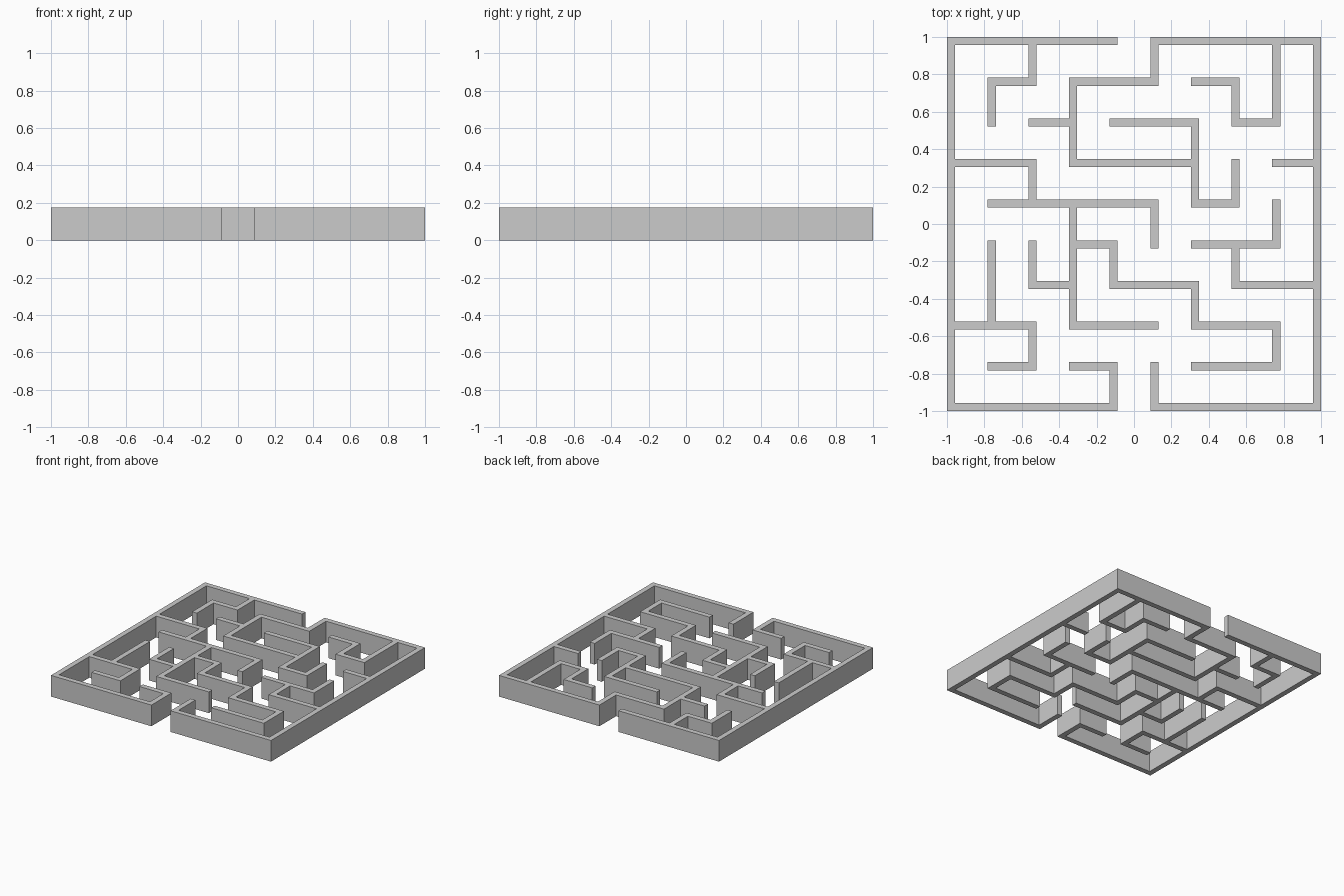
import bpy, bmesh

if "Cube" in bpy.data.objects:
    bpy.data.objects.remove(bpy.data.objects["Cube"])

CELLS = 9
PITCH = 2 / (CELLS + 0.2)      # cell spacing, walls are a fifth of it thick
HALF = 0.1 * PITCH             # half wall thickness
HEIGHT = 0.8 * PITCH

# Wall runs as (column, row) corner points on the maze grid
left_border = [[(4, 9), (0, 9), (0, 0), (4, 0), (4, 1), (3, 1)]]
right_border = [[(3, 8), (5, 8), (5, 9), (9, 9), (9, 0), (5, 0), (5, 1)]]
back_walls = [
    [(2, 9), (2, 8), (1, 8), (1, 7)],
    [(3, 8), (3, 6), (6, 6)],
    [(2, 7), (3, 7)],
    [(4, 7), (6, 7), (6, 5), (7, 5), (7, 6)],
    [(6, 8), (7, 8), (7, 7), (8, 7), (8, 9)],
]
middle_walls = [
    [(0, 6), (2, 6), (2, 5)],
    [(1, 5), (5, 5), (5, 4)],
    [(8, 6), (9, 6)],
    [(8, 5), (8, 4), (6, 4)],
    [(7, 4), (7, 3), (9, 3)],
    [(3, 5), (3, 2), (5, 2)],
]
front_walls = [
    [(2, 4), (2, 3), (3, 3)],
    [(3, 4), (4, 4), (4, 3), (6, 3), (6, 2), (8, 2), (8, 1), (6, 1)],
    [(1, 4), (1, 2)],
    [(0, 2), (2, 2), (2, 1), (1, 1)],
]

# Mark every post (even, even) and wall panel on a doubled grid
filled = set()
for run in left_border + right_border + back_walls + middle_walls + front_walls:
    for (ax, ay), (bx, by) in zip(run, run[1:]):
        for x in range(2 * min(ax, bx), 2 * max(ax, bx) + 1):
            for y in range(2 * min(ay, by), 2 * max(ay, by) + 1):
                filled.add((x, y))


def edge(i):
    """Position of grid edge i: two edges per wall line."""
    return (i // 2 - CELLS / 2) * PITCH + (HALF if i % 2 else -HALF)


# Welded floor plan, raised to full wall height
bm = bmesh.new()
verts = {}


def corner(i, j):
    if (i, j) not in verts:
        verts[i, j] = bm.verts.new((edge(i), edge(j), 0))
    return verts[i, j]


for x, y in sorted(filled):
    bm.faces.new([corner(x, y), corner(x + 1, y), corner(x + 1, y + 1), corner(x, y + 1)])
raised = bmesh.ops.extrude_face_region(bm, geom=bm.faces[:], use_keep_orig=True)
top = [g for g in raised["geom"] if isinstance(g, bmesh.types.BMVert)]
bmesh.ops.translate(bm, verts=top, vec=(0, 0, HEIGHT))
bmesh.ops.recalc_face_normals(bm, faces=bm.faces[:])
bmesh.ops.dissolve_limit(bm, angle_limit=0.01, verts=bm.verts[:], edges=bm.edges[:])

mesh = bpy.data.meshes.new("maze_walls")
bm.to_mesh(mesh)
bm.free()
bpy.context.collection.objects.link(bpy.data.objects.new("maze_walls", mesh))
